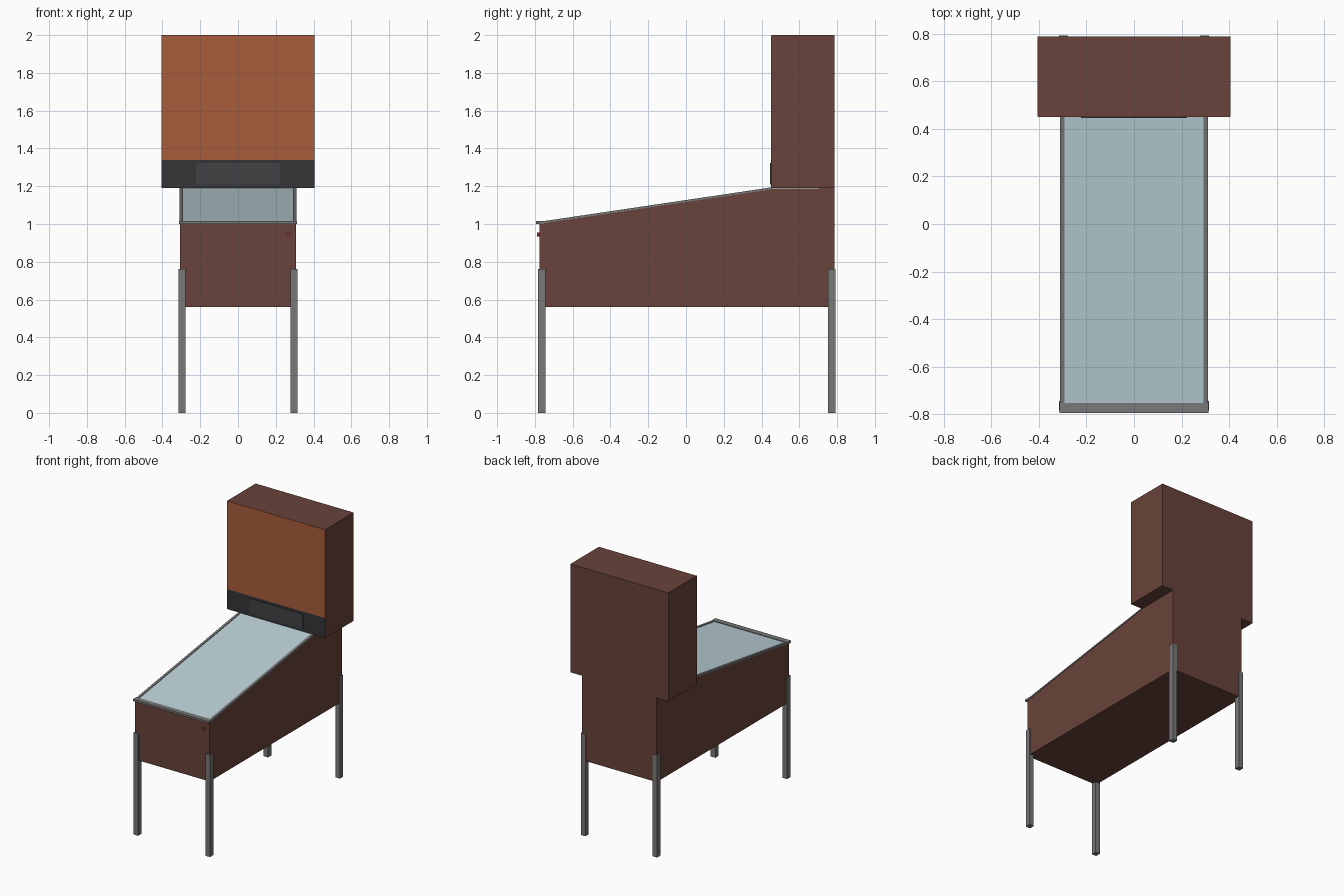
import bpy, bmesh
from math import radians

if "Cube" in bpy.data.objects:
    bpy.data.objects.remove(bpy.data.objects["Cube"])


def material(name, rgb):
    m = bpy.data.materials.new(name)
    m.diffuse_color = (*rgb, 1)
    m.use_nodes = True
    m.node_tree.nodes["Principled BSDF"].inputs["Base Color"].default_value = m.diffuse_color
    return m


WOOD = material("brown_wood", (0.14, 0.055, 0.043))
ORANGE = material("orange_panel", (0.40, 0.11, 0.045))
DARK = material("dark_panel", (0.035, 0.035, 0.04))
SCREEN = material("dark_screen", (0.055, 0.055, 0.06))
GLASS = material("pale_glass", (0.50, 0.64, 0.68))
METAL = material("metal", (0.19, 0.19, 0.195))
RED = material("red_button", (0.30, 0.04, 0.03))


def extrude_profile(name, profile, x0, x1, mat):
    """Side profile of (y, z) points extruded from x0 to x1."""
    bm = bmesh.new()
    face = bm.faces.new([bm.verts.new((x0, y, z)) for y, z in profile])
    ext = bmesh.ops.extrude_face_region(bm, geom=[face])["geom"]
    bmesh.ops.translate(bm, vec=(x1 - x0, 0, 0),
                        verts=[v for v in ext if isinstance(v, bmesh.types.BMVert)])
    bmesh.ops.recalc_face_normals(bm, faces=bm.faces)
    me = bpy.data.meshes.new(name)
    bm.to_mesh(me)
    bm.free()
    me.materials.append(mat)
    ob = bpy.data.objects.new(name, me)
    bpy.context.collection.objects.link(ob)
    return ob


def box(name, x, y, z, mat):
    return extrude_profile(name, [(y[0], z[0]), (y[1], z[0]), (y[1], z[1]), (y[0], z[1])],
                           x[0], x[1], mat)


FRONT, BACK, HEAD = -0.775, 0.787, 0.452


def slope(y):
    """Height of the sloping cabinet top."""
    return 1.005 + (y - FRONT) * (1.187 - 1.005) / (HEAD - FRONT)


def sloped_strip(name, x, y, low, high, mat):
    a, b = y
    return extrude_profile(name, [(a, slope(a) + low), (b, slope(b) + low),
                                  (b, slope(b) + high), (a, slope(a) + high)], x[0], x[1], mat)


# Cabinet with sloping top
extrude_profile("cabinet", [(FRONT, 0.56), (BACK, 0.56), (BACK, 1.19),
                            (HEAD, 1.187), (FRONT, 1.005)], -0.308, 0.308, WOOD)

# Glass, side rails and front lock bar
sloped_strip("playfield_glass", (-0.292, 0.292), (-0.76, HEAD), -0.002, 0.003, GLASS)
for side, s in (("left", -1), ("right", 1)):
    sloped_strip(side + "_rail", sorted((s * 0.292, s * 0.311)), (FRONT, HEAD), -0.004, 0.007, METAL)
box("lock_bar", (-0.313, 0.313), (-0.793, -0.753), (1.001, 1.016), METAL)

# Four legs
for side, s in (("left", -1), ("right", 1)):
    x = sorted((s * 0.278, s * 0.316))
    box("front_%s_leg" % side, x, (-0.783, -0.743), (0, 0.762), METAL)
    box("back_%s_leg" % side, x, (0.752, 0.792), (0, 0.762), METAL)

# Launch button on the front
bpy.ops.mesh.primitive_cylinder_add(vertices=16, radius=0.01, depth=0.02,
                                    location=(0.267, -0.78, 0.944), rotation=(radians(90), 0, 0))
button = bpy.context.object
button.name = "launch_button"
button.data.materials.append(RED)
bpy.ops.object.shade_smooth_by_angle()

# Backbox with front panels and display
box("backbox", (-0.405, 0.405), (HEAD, BACK), (1.19, 2.0), WOOD)
box("backglass", (-0.404, 0.404), (0.449, 0.46), (1.34, 1.999), ORANGE)
box("speaker_panel", (-0.404, 0.404), (0.449, 0.46), (1.191, 1.34), DARK)
box("display", (-0.222, 0.222), (0.445, 0.46), (1.21, 1.322), SCREEN)
